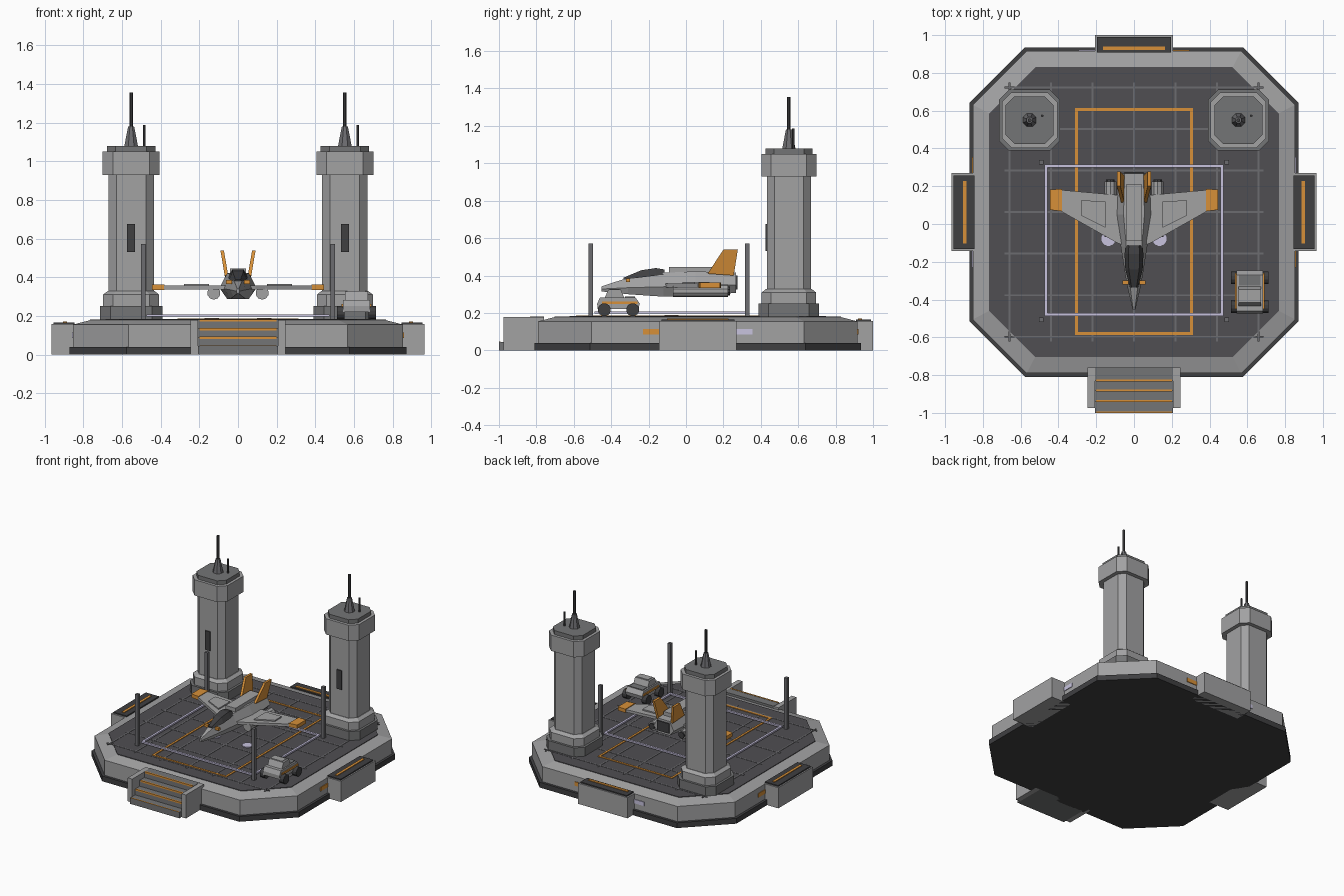
import bpy, bmesh, math
from mathutils import Vector

if "Cube" in bpy.data.objects:
    bpy.data.objects.remove(bpy.data.objects["Cube"])

def material(name, r, g, b):
    m = bpy.data.materials.new(name)
    m.diffuse_color = (r, g, b, 1)
    m.use_nodes = True
    m.node_tree.nodes["Principled BSDF"].inputs["Base Color"].default_value = m.diffuse_color
    return m

LIGHT = material("light_grey", .36, .36, .365)
MID = material("mid_grey", .175, .178, .18)
DECK = material("deck_charcoal", .08, .077, .085)
DARK = material("dark_trim", .05, .05, .053)
LINE = material("line_grey", .15, .15, .16)
ORANGE = material("orange", .68, .28, .04)
LAVENDER = material("pale_lavender", .58, .55, .74)
CY = .063  # platform centre in y

def finish(name, bm, mat):
    bmesh.ops.recalc_face_normals(bm, faces=bm.faces)
    me = bpy.data.meshes.new(name)
    bm.to_mesh(me)
    bm.free()
    me.materials.append(mat)
    ob = bpy.data.objects.new(name, me)
    bpy.context.collection.objects.link(ob)
    return ob

def loft(name, rings, mat):
    """Skin equal-length rings of points and cap both ends."""
    bm = bmesh.new()
    vs = [[bm.verts.new(p) for p in ring] for ring in rings]
    n = len(vs[0])
    for a, b in zip(vs, vs[1:]):
        for i in range(n):
            j = (i + 1) % n
            bm.faces.new((a[i], a[j], b[j], b[i]))
    bm.faces.new(vs[0][::-1])
    bm.faces.new(vs[-1])
    return finish(name, bm, mat)

def box(name, x0, x1, y0, y1, z0, z1, mat):
    ring = lambda z: [(x0, y0, z), (x1, y0, z), (x1, y1, z), (x0, y1, z)]
    return loft(name, [ring(z0), ring(z1)], mat)

def octagon(name, cx, cy, levels, mat):
    """Chamfered square stack; levels are (z, half width, half flat edge)."""
    rings = []
    for z, h, f in levels:
        pts = [(h, -f), (h, f), (f, h), (-f, h), (-h, f), (-h, -f), (-f, -h), (f, -h)]
        rings.append([(cx + x, cy + y, z) for x, y in pts])
    return loft(name, rings, mat)

def tube(name, start, end, r0, r1, mat, sides=8):
    a, b = Vector(start), Vector(end)
    q = (b - a).to_track_quat('Z', 'Y')
    ring = lambda c, r: [c + q @ Vector((r * math.cos(2 * math.pi * (i + .5) / sides),
                                         r * math.sin(2 * math.pi * (i + .5) / sides), 0))
                         for i in range(sides)]
    return loft(name, [ring(a, r0), ring(b, r1)], mat)

def frame(name, hx, y0, y1, w, z0, z1, mat):
    """Rectangular outline made of four bars."""
    for s in (-1, 1):
        box(name + "_side", s * hx - w / 2, s * hx + w / 2, y0, y1, z0, z1, mat)
    for y in (y0, y1):
        box(name + "_end", -hx - w / 2, hx + w / 2, y - w / 2, y + w / 2, z0, z1, mat)

# Platform: dark footing, light body with sloped rim, deck
octagon("footing", 0, CY, [(0, .872, .577), (.04, .872, .577)], DARK)
octagon("platform_body", 0, CY, [(.04, .853, .568), (.155, .853, .568), (.178, .765, .522)], LIGHT)
octagon("deck", 0, CY, [(.17, .767, .522), (.182, .767, .522)], DECK)

# Deck panel lines and painted markings
for i in range(-3, 4):
    c = i * .22
    box("panel_line_lengthwise", c - .005, c + .005, CY - .685, CY + .685, .181, .184, LINE)
    box("panel_line_crosswise", -.685, .685, CY + c - .005, CY + c + .005, .181, .184, LINE)
frame("orange_marking", .305, -.58, .605, .016, .182, .187, ORANGE)
frame("barrier_rail", .466, -.48, .307, .016, .196, .208, LAVENDER)
for s in (-1, 1):
    tube("landing_light", (s * .135, -.078, .182), (s * .135, -.078, .188), .038, .038, LAVENDER, 16)
    for y in (-.508, .328):
        box("fence_post", s * .49 - .012, s * .49 + .012, y - .012, y + .012, .18, .572, LINE)

# Side and rear equipment blocks with wall lights on either side
def local_box(name, k, reach, u0, u1, r0, z0, z1, mat):
    """Box placed on wall k (quarter turns): u along the wall, r outward."""
    ob = box(name, r0, reach, u0, u1, z0, z1, mat)
    ob.rotation_euler.z = k * math.pi / 2
    ob.location.y = CY
    return ob

for k, out in ((0, .966), (1, .937), (2, .966)):
    local_box("equipment_block", k, out, -.207, .207, .80, 0, .157, LIGHT)
    local_box("block_cap", k, out - .01, -.195, .195, .845, .157, .166, DARK)
    m = out - .07
    local_box("block_light", k, m + .01, -.165, .165, m - .01, .166, .171, ORANGE)
    local_box("orange_wall_light", k, .858, -.293, -.207, .845, .085, .115, ORANGE)
    local_box("lavender_wall_light", k, .858, .207, .293, .845, .085, .115, LAVENDER)

# Front stairs
for i, y in enumerate((-1, -.94, -.885, -.83)):
    z = .045 * (i + 1)
    box("stair_step", -.207, .207, y, -.76, 0, z, MID)
    box("step_edge", -.2, .2, y - .003 * (i > 0), y + .008, z - .01, z + .002, ORANGE)
for s in (-1, 1):
    x = sorted((s * .207, s * .245))
    box("stair_cheek", x[0], x[1], -.975, -.76, 0, .178, LIGHT)

# Two towers
for cx in (-.553, .553):
    cy = .55
    octagon("tower_base", cx, cy, [(.18, .162, .108), (.25, .162, .108)], MID)
    octagon("tower_plinth", cx, cy, [(.25, .145, .095), (.31, .145, .095), (.328, .122, .08)], LIGHT)
    octagon("tower_shaft", cx, cy, [(.32, .118, .077), (.94, .118, .077)], LIGHT)
    octagon("tower_head", cx, cy, [(.93, .147, .095), (1.05, .147, .095)], LIGHT)
    octagon("tower_cap", cx, cy, [(1.05, .126, .08), (1.08, .126, .08)], MID)
    box("tower_window", cx - .021, cx + .021, cy - .126, cy - .11, .53, .675, DARK)
    tube("mast_foot", (cx, cy, 1.08), (cx, cy, 1.18), .038, .017, LINE)
    tube("mast", (cx, cy, 1.17), (cx, cy, 1.355), .01, .01, DARK)
    tube("small_antenna", (cx + .067, cy + .023, 1.08), (cx + .067, cy + .023, 1.187), .007, .007, DARK, 6)

# Hovering craft: faceted fuselage
def hexring(y, w, z0, zm, z1):
    t = w * .58
    return [(-w, y, zm), (-t, y, z0), (t, y, z0), (w, y, zm), (t, y, z1), (-t, y, z1)]

loft("fuselage", [hexring(-.452, .008, .315, .328, .342), hexring(-.31, .04, .3, .335, .388),
                  hexring(-.12, .07, .287, .34, .415), hexring(.05, .096, .287, .345, .422),
                  hexring(.268, .085, .308, .35, .415)], LIGHT)
loft("canopy", [[(-a, y, z0), (a, y, z0), (a * .6, y, z1), (-a * .6, y, z1)] for y, a, z0, z1 in
                ((-.335, .022, .378, .388), (-.24, .046, .39, .428),
                 (-.16, .05, .4, .44), (-.115, .045, .405, .432))], DARK)
box("spine", -.042, .042, -.09, .21, .415, .445, LIGHT)
box("exhaust", -.05, .05, .262, .276, .325, .4, DARK)

# Wings, engines and fins on both sides
def slab(name, outline, z0, z1, mat):
    return loft(name, [[(x, y, z) for x, y in outline] for z in (z0, z1)], mat)

for s in (-1, 1):
    slab("wing", [(s * .05, -.115), (s * .09, -.1), (s * .382, .065), (s * .382, .18), (s * .05, .15)],
         .337, .357, LIGHT)
    slab("wing_tip", [(s * .38, .067), (s * .445, .075), (s * .445, .182), (s * .38, .186)],
         .334, .362, ORANGE)
    slab("wing_panel", [(s * .15, -.02), (s * .28, .045), (s * .28, .125), (s * .15, .12)],
         .355, .366, LIGHT)
    tube("engine_pod", (s * .125, -.07, .318), (s * .125, .225, .318), .034, .034, LIGHT, 10)
    tube("engine_nozzle", (s * .125, .22, .318), (s * .125, .236, .318), .024, .024, DARK, 10)
    fin = [(.115, .41), (.2, .538), (.277, .538), (.255, .4)]
    loft("tail_fin", [[(s * (.06 + d + (z - .41) * .17), y, z) for y, z in fin]
                      for d in (-.009, .009)], ORANGE)
    x = sorted((s * .03, s * .062))
    box("nose_marker", x[0], x[1], -.32, -.3, .366, .385, ORANGE)

# Rover with rounded body, cabin, stripes and wheels
RX, RY = .613, -.36
def profile(name, half, pts, mat):
    return loft(name, [[(RX + s * half, RY + y, z) for y, z in pts] for s in (-1, 1)], mat)

profile("rover_body", .07, [(-.113, .22), (.105, .22), (.113, .25), (.09, .282), (-.1, .282), (-.115, .25)], LIGHT)
profile("rover_cabin", .06, [(-.075, .28), (.03, .28), (.012, .325), (-.055, .325)], LIGHT)
box("rover_roof_panel", RX - .045, RX + .045, RY - .05, RY + .005, .324, .329, LIGHT)
box("rover_rear_bed", RX - .058, RX + .058, RY + .035, RY + .088, .281, .287, MID)
for s in (-1, 1):
    x = RX + s * .073
    box("rover_stripe", x - .004, x + .004, RY - .09, RY + .1, .247, .262, ORANGE)
    for y in (-.077, .075):
        tube("rover_wheel", (RX + s * .062, RY + y, .217), (RX + s * .1, RY + y, .217), .035, .035, DARK, 12)
